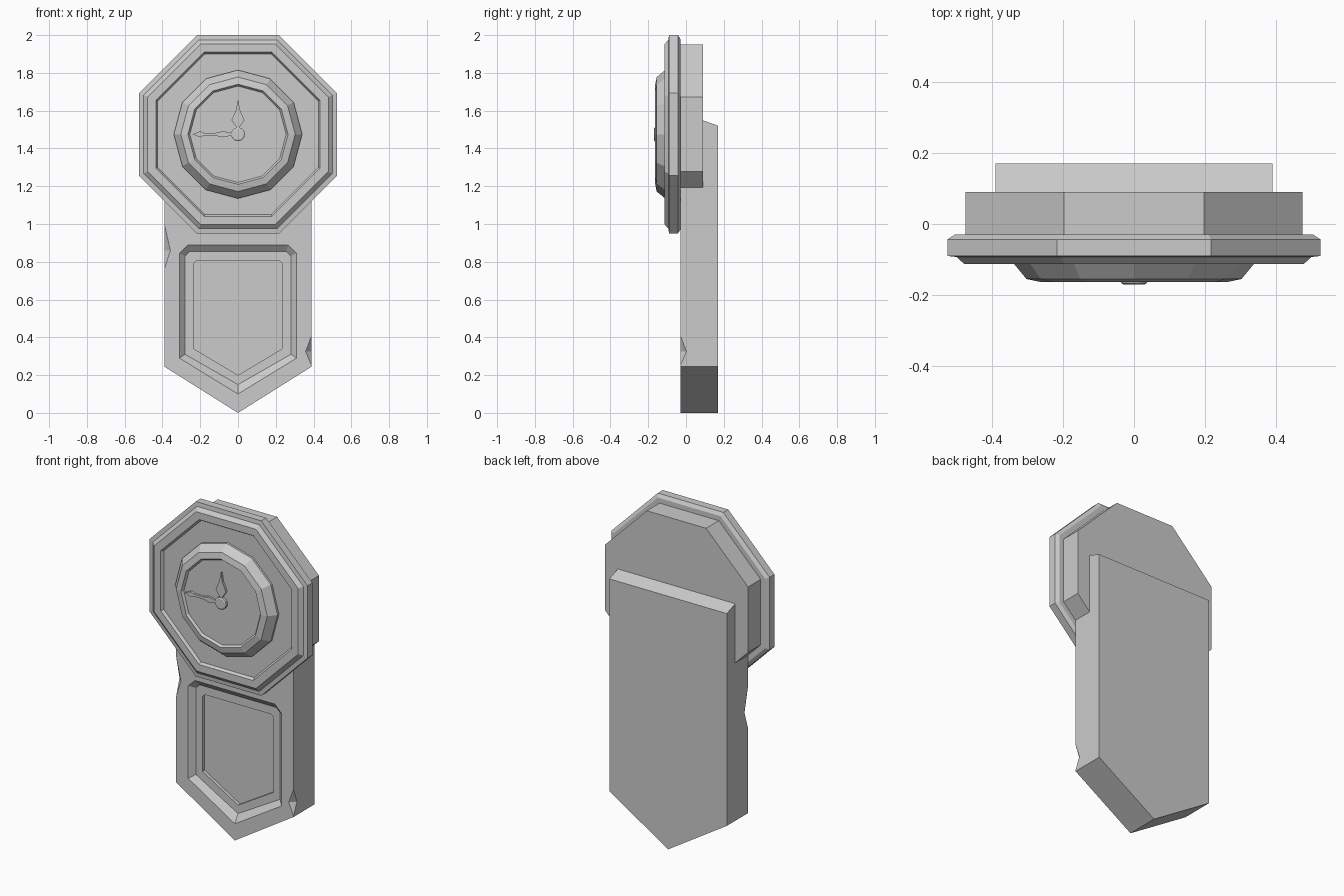
import bpy, bmesh, math
from mathutils import Vector

old = bpy.data.objects.get("Cube")
if old:
    bpy.data.objects.remove(old, do_unlink=True)

grey = bpy.data.materials.new("plain_grey")
grey.use_nodes = True
colour = (0.6, 0.6, 0.6, 1)
grey.diffuse_color = colour
grey.node_tree.nodes["Principled BSDF"].inputs["Base Color"].default_value = colour

FACE_Z = 1.475   # centre height of the clock head


def finish(name, bm):
    bmesh.ops.recalc_face_normals(bm, faces=bm.faces)
    mesh = bpy.data.meshes.new(name)
    bm.to_mesh(mesh)
    bm.free()
    mesh.materials.append(grey)
    obj = bpy.data.objects.new(name, mesh)
    bpy.context.collection.objects.link(obj)
    return obj


def loft(name, loops):
    """Skin a row of matching outlines and cap both ends."""
    bm = bmesh.new()
    rings = [[bm.verts.new(p) for p in loop] for loop in loops]
    for a, b in zip(rings, rings[1:]):
        for i in range(len(a)):
            j = (i + 1) % len(a)
            bm.faces.new((a[i], a[j], b[j], b[i]))
    bm.faces.new(rings[0])
    bm.faces.new(rings[-1])
    return finish(name, bm)


def ngon(sides, radius, y, turn=0.0):
    angles = [math.tau * i / sides + turn for i in range(sides)]
    return [(radius * math.cos(a), y, FACE_Z + radius * math.sin(a)) for a in angles]


def octagon(apothem, y):
    return ngon(8, apothem / math.cos(math.pi / 8), y, math.pi / 8)


def shield(half, y, tip):
    """Mirrored outline: lower tip, then the right side going up."""
    return ([(0, y, tip)] + [(x, y, z) for x, z in half]
            + [(-x, y, z) for x, z in reversed(half)])


# Case with sloped back top and a stepped window recess in its front
def case_outline(y):
    top = 1.52 + 0.36 * (0.17 - y)
    return shield([(0.39, 0.245), (0.39, 1.2), (0.39, top)], y, 0)


window = [(0.31, 0.29), (0.31, 0.845), (0.265, 0.89)]
ledge = [(0.28, 0.31), (0.28, 0.83), (0.255, 0.855)]
pane = [(0.235, 0.34), (0.235, 0.79), (0.22, 0.805)]
case = loft("case", [
    case_outline(0.17), case_outline(-0.03),
    shield(window, -0.03, 0.10), shield(ledge, 0.0, 0.15),
    shield(pane, 0.0, 0.20), shield(pane, 0.02, 0.20)])


# Chips knocked out of the front corner edges
def chip(name, side, low, mid, high):
    edge_x, edge_y, depth = 0.39 * side, -0.03, 0.032
    front = Vector((edge_x - depth * side, edge_y, mid))
    flank = Vector((edge_x, edge_y + depth, mid))
    centre = (front + flank) / 2
    points = [front + (front - flank) * 0.5, flank + (flank - front) * 0.5,
              Vector((edge_x + 0.06 * side, edge_y - 0.06, mid))]
    for z in (low, high):
        end = Vector((edge_x, edge_y, z))
        points.append(end + (end - centre) * 0.5)
    bm = bmesh.new()
    for p in points:
        bm.verts.new(p)
    bmesh.ops.convex_hull(bm, input=bm.verts)
    cutter = finish(name, bm)
    mod = case.modifiers.new(name, 'BOOLEAN')
    mod.operation = 'DIFFERENCE'
    mod.solver = 'EXACT'
    mod.object = cutter
    cutter.hide_render = True
    cutter.hide_set(True)
    return cutter


cutters = [chip("chip_cutter_right", -1, 0.76, 0.86, 1.0),
           chip("chip_cutter_left", 1, 0.25, 0.325, 0.41)]

# Apply the cuts and drop the cutters
bpy.context.view_layer.objects.active = case
for mod in list(case.modifiers):
    bpy.ops.object.modifier_apply(modifier=mod.name)
for cutter in cutters:
    bpy.data.objects.remove(cutter, do_unlink=True)

# Octagonal head: rear box and moulded front frame
loft("head_box", [octagon(0.475, 0.09), octagon(0.475, -0.035)])
loft("head_frame", [octagon(a, y) for a, y in (
    (0.505, -0.03), (0.525, -0.043), (0.525, -0.09), (0.50, -0.093),
    (0.478, -0.113), (0.435, -0.113), (0.425, -0.097))])

# Twelve-sided bezel with the sunken dial
loft("dial_bezel", [ngon(12, r, y) for r, y in (
    (0.34, -0.09), (0.34, -0.11), (0.303, -0.155), (0.265, -0.163),
    (0.255, -0.15))])


# Hands and centre hub
def hand(name, half, tip, place):
    outline = half + [(tip, 0)] + [(u, -w) for u, w in reversed(half)]
    loft(name, [[(place(u, w)[0], y, FACE_Z + place(u, w)[1]) for u, w in outline]
                for y in (-0.145, -0.163)])


hand("hour_hand", [(0.02, 0.01), (0.04, 0.01), (0.075, 0.034), (0.13, 0.01)],
     0.185, lambda u, w: (w, u))
hand("minute_hand", [(0.02, 0.008), (0.04, 0.008), (0.08, 0.016), (0.12, 0.007),
                     (0.18, 0.007), (0.2, 0.016)],
     0.24, lambda u, w: (-u, w))
loft("hand_hub", [ngon(12, 0.037, -0.145), ngon(12, 0.037, -0.166),
                  ngon(12, 0.03, -0.17)])
